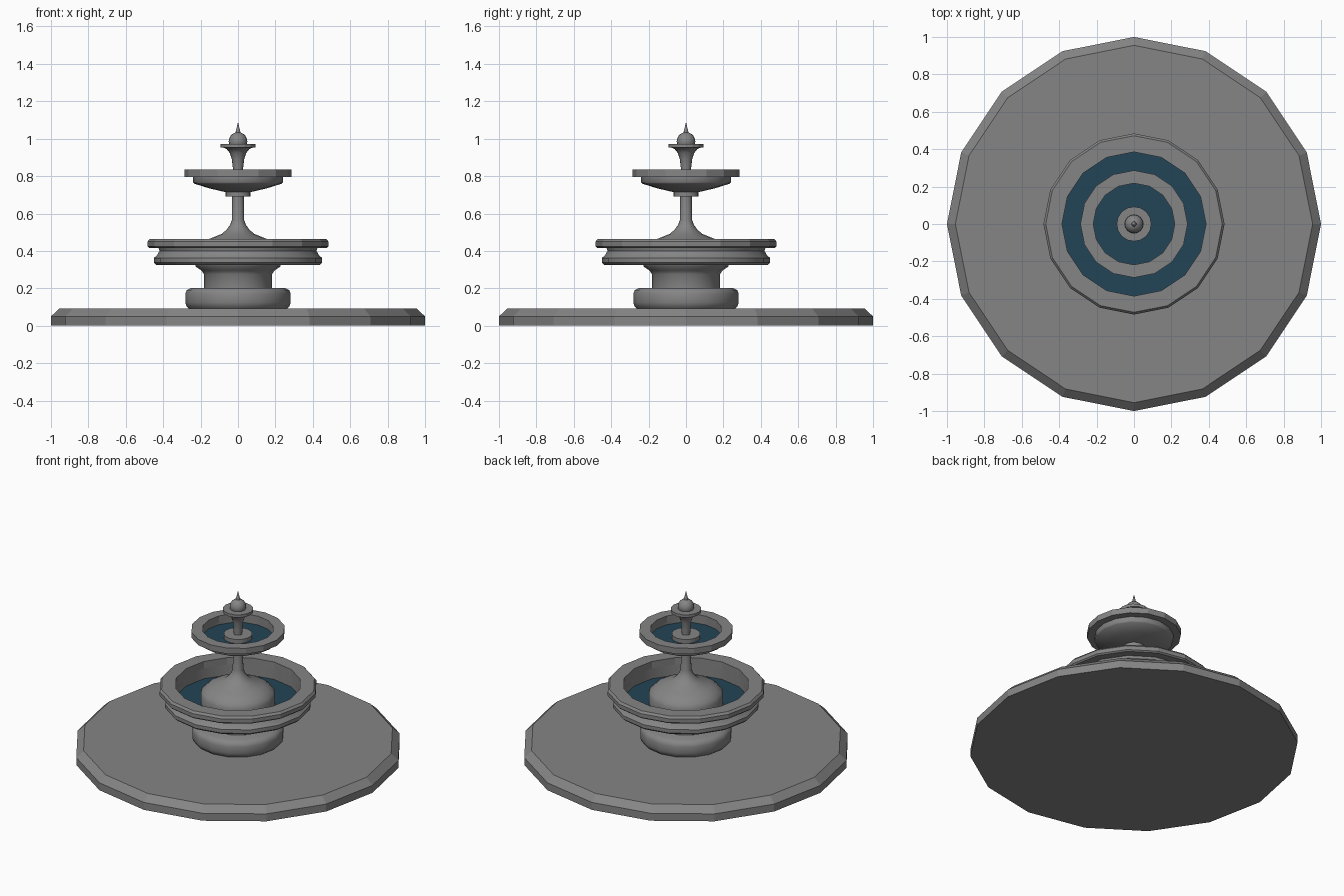
import bpy, bmesh, math

if "Cube" in bpy.data.objects:
    bpy.data.objects.remove(bpy.data.objects["Cube"])


def material(name, rgb):
    m = bpy.data.materials.new(name)
    m.diffuse_color = (*rgb, 1)
    m.use_nodes = True
    m.node_tree.nodes["Principled BSDF"].inputs["Base Color"].default_value = m.diffuse_color
    return m


STONE = material("grey_stone", (0.235, 0.235, 0.235))
WATER = material("dark_water", (0.016, 0.058, 0.092))


def lathe(name, profile, mat=STONE, smooth=False, sides=16, angle=40):
    """Revolve (radius, z) points around z; radius 0 collapses to a pole."""
    bm = bmesh.new()
    rings = []
    for r, z in profile:
        if r == 0:
            rings.append([bm.verts.new((0, 0, z))] * sides)
        else:
            rings.append([bm.verts.new((r * math.cos(math.tau * i / sides),
                                        r * math.sin(math.tau * i / sides), z))
                          for i in range(sides)])
    for a, b in zip(rings, rings[1:]):
        for i in range(sides):
            j = (i + 1) % sides
            quad = list(dict.fromkeys((a[i], a[j], b[j], b[i])))
            if len(quad) > 2:
                bm.faces.new(quad)
    bmesh.ops.dissolve_degenerate(bm, dist=1e-6, edges=bm.edges)
    bmesh.ops.recalc_face_normals(bm, faces=bm.faces)
    me = bpy.data.meshes.new(name)
    bm.to_mesh(me)
    bm.free()
    me.materials.append(mat)
    ob = bpy.data.objects.new(name, me)
    bpy.context.collection.objects.link(ob)
    if smooth:
        bpy.ops.object.select_all(action='DESELECT')
        bpy.context.view_layer.objects.active = ob
        ob.select_set(True)
        bpy.ops.object.shade_smooth_by_angle(angle=math.radians(angle))
    return ob


# Chamfered ground slab
lathe("base_slab", [(0, 0), (1, 0), (1, .05), (.955, .092), (0, .092)])

# Rounded plinth ring and the flared pedestal above it
lathe("plinth_ring", [(0, .09), (.26, .09), (.276, .105), (.282, .125), (.282, .17),
                      (.274, .19), (.25, .203), (0, .203)], smooth=True)
lathe("pedestal", [(0, .2), (.182, .2), (.182, .275), (.195, .295), (.225, .315),
                   (.23, .33), (0, .33)], smooth=True)

# Lower bowl: rounded body and faceted rim with a vertical inner wall
lathe("lower_bowl_body", [(0, .326), (.437, .326), (.45, .338), (.45, .362), (.432, .378),
                          (.42, .4), (.425, .418), (.385, .418), (.385, .34), (0, .34)],
      smooth=True, angle=35)
lathe("lower_bowl_rim", [(.385, .416), (.475, .416), (.484, .424), (.484, .45),
                         (.472, .464), (.385, .464), (.385, .416)])
lathe("lower_water", [(0, .342), (.385, .342), (.385, .347), (0, .347)], WATER)

# Domed foot running up into the slim column
lathe("dome_and_column", [(0, .335), (.23, .335), (.23, .4), (.218, .422), (.19, .446),
                          (.15, .466), (.085, .492), (.06, .515), (.042, .54), (.033, .565),
                          (.031, .7), (0, .7)], smooth=True)

# Upper bowl: collar, shallow dish and rim
lathe("upper_collar", [(0, .692), (.068, .692), (.068, .722), (0, .722)], smooth=True)
lathe("upper_dish", [(0, .715), (.07, .715), (.155, .735), (.235, .76), (.24, .767),
                     (.24, .797), (.218, .797), (.218, .77), (0, .77)], smooth=True)
lathe("upper_rim", [(.218, .796), (.287, .796), (.287, .835), (.218, .835), (.218, .796)])
lathe("upper_water", [(0, .771), (.218, .771), (.218, .776), (0, .776)], WATER)

# Finial: foot disc, flared stem, small cap, ball and spike
lathe("finial_foot", [(0, .77), (.088, .77), (.088, .803), (0, .803)], smooth=True)
lathe("finial_stem", [(0, .8), (.026, .8), (.027, .84), (.033, .89), (.045, .925),
                      (.062, .946), (.09, .956), (0, .956)], smooth=True)
lathe("finial_cap", [(0, .952), (.093, .952), (.093, .971), (0, .971)])
ball = [(.05 * math.sin(math.pi * i / 10), .985 - .05 * math.cos(math.pi * i / 10))
        for i in range(1, 10)]
lathe("finial_ball", [(0, .935)] + ball + [(0, 1.035)], smooth=True)
lathe("finial_spike", [(0, 1.02), (.016, 1.02), (.008, 1.055), (0, 1.09)], smooth=True)
